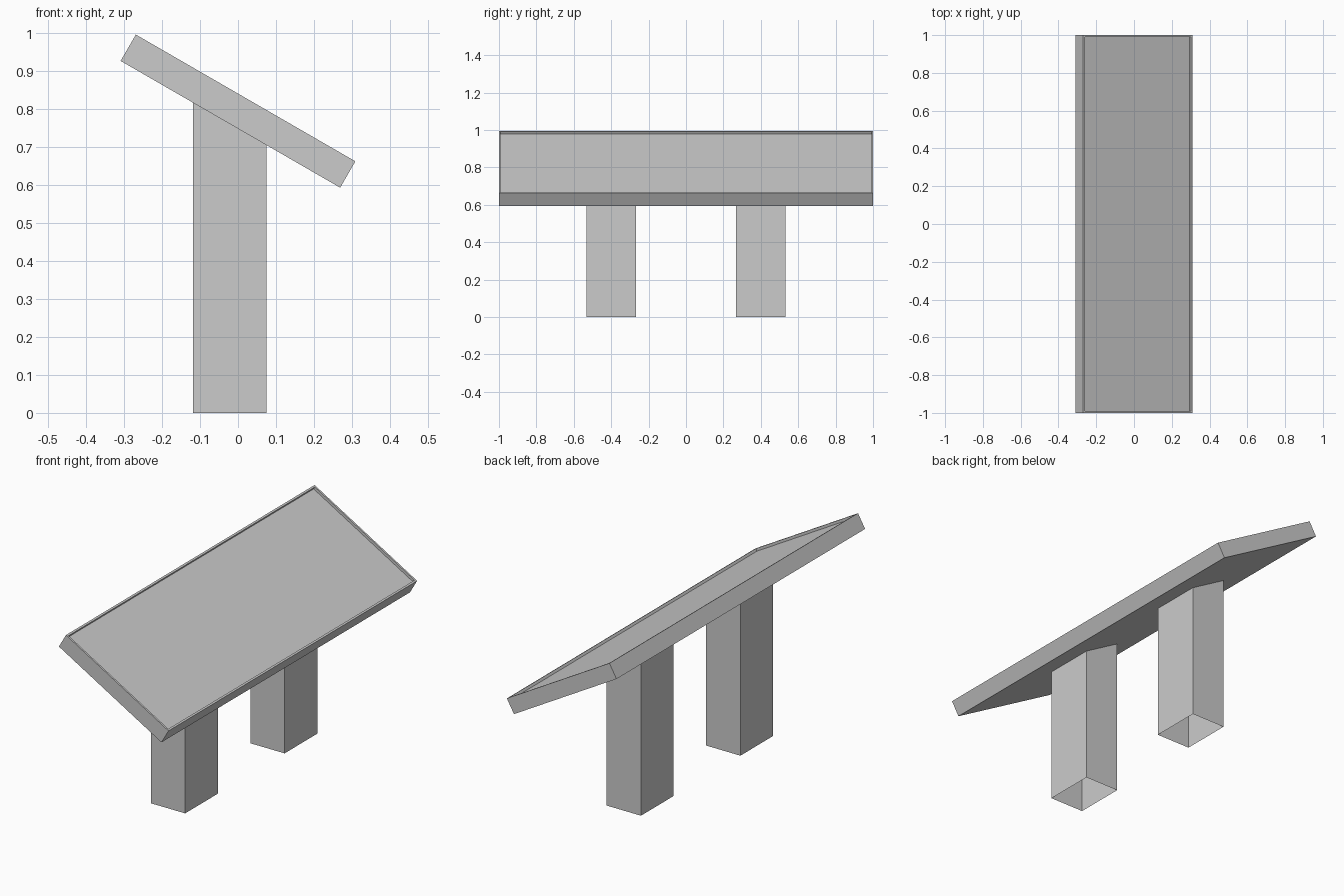
import bpy
import bmesh
from math import radians, tan, cos
from mathutils import Matrix

cube = bpy.data.objects.get("Cube")
if cube:
    bpy.data.objects.remove(cube, do_unlink=True)

# Overall sizes
TILT = radians(30)
LENGTH, WIDTH, THICK = 2.0, 0.667, 0.08
CENTRE_Z = 0.794
RIM, RECESS = 0.0133, 0.0133

# Single flat colour
grey = bpy.data.materials.new("light_grey")
grey.use_nodes = True
colour = (0.6, 0.6, 0.6, 1)
grey.diffuse_color = colour
grey.node_tree.nodes["Principled BSDF"].inputs["Base Color"].default_value = colour


def make_object(name, bm):
    mesh = bpy.data.meshes.new(name)
    bm.to_mesh(mesh)
    bm.free()
    mesh.materials.append(grey)
    obj = bpy.data.objects.new(name, mesh)
    bpy.context.collection.objects.link(obj)
    return obj


def box(sx, sy, sz):
    bm = bmesh.new()
    bmesh.ops.create_cube(bm, size=1, matrix=Matrix.Diagonal((sx, sy, sz, 1)))
    bm.normal_update()
    return bm


# Tilted board with a thin rim around a sunken top panel
bm = box(WIDTH, LENGTH, THICK)
top = [f for f in bm.faces if f.normal.z > 0.9]
bmesh.ops.inset_region(bm, faces=top, thickness=RIM)
walls = bmesh.ops.extrude_discrete_faces(bm, faces=top)
bmesh.ops.translate(bm, verts=walls["faces"][0].verts, vec=(0, 0, -RECESS))
board = make_object("tilted_board", bm)
board.rotation_euler.y = TILT
board.location.z = CENTRE_Z


# Hollow square posts, open at the foot, cut to meet the underside of the board
def underside(x):
    return CENTRE_Z - THICK / 2 / cos(TILT) - x * tan(TILT)


for side, y in (("front", -0.4), ("back", 0.4)):
    bm = box(0.193, 0.263, 1)
    ends = [f for f in bm.faces if abs(f.normal.z) > 0.9]
    bmesh.ops.delete(bm, geom=ends, context="FACES_ONLY")
    for v in bm.verts:
        v.co.x -= 0.022
        v.co.y += y
        v.co.z = underside(v.co.x) if v.co.z > 0 else 0
    make_object(side + "_post", bm)
